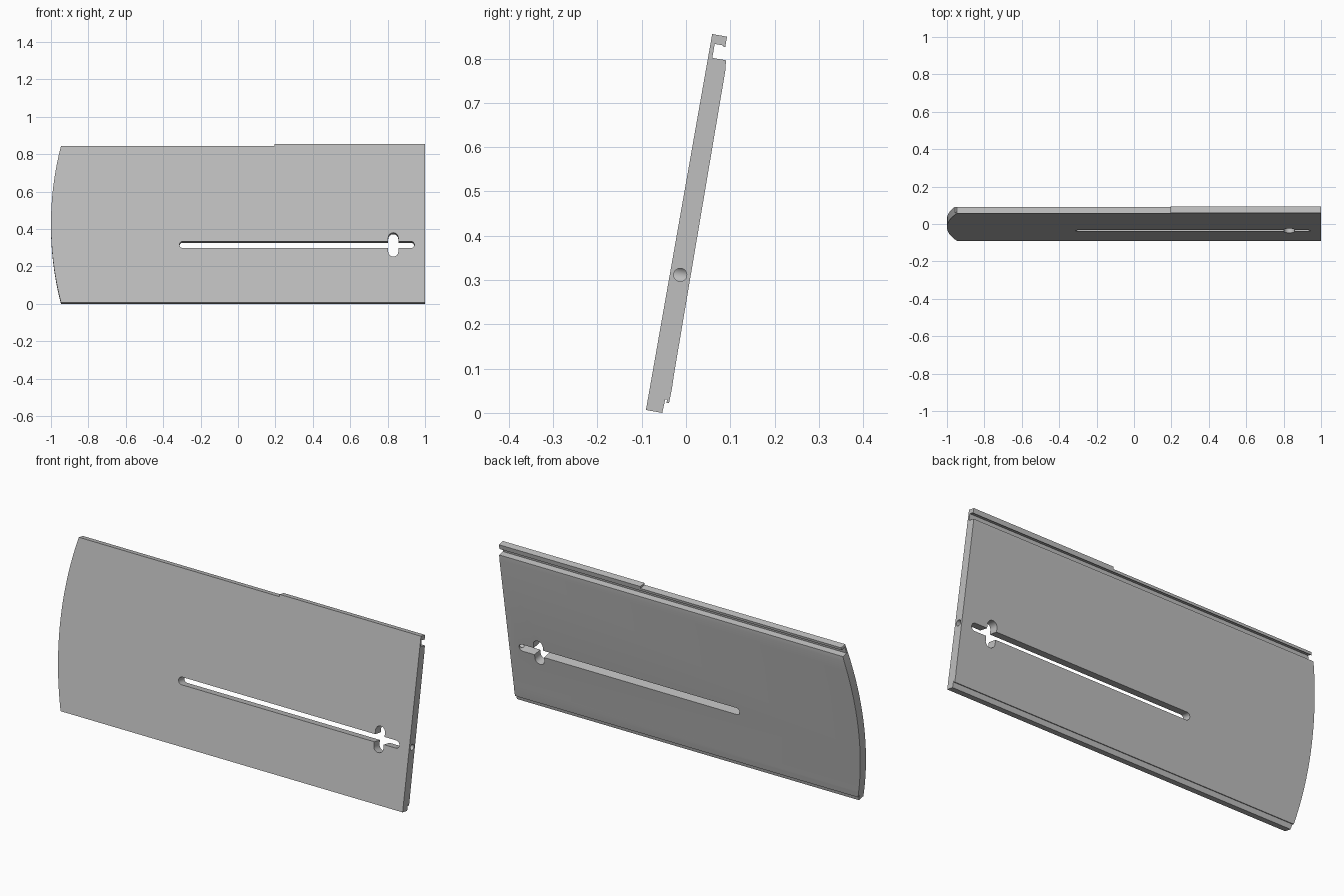
import bpy, bmesh, math
from mathutils import Matrix, Vector

if "Cube" in bpy.data.objects:
    bpy.data.objects.remove(bpy.data.objects["Cube"])

grey = bpy.data.materials.new("plain grey")
grey.use_nodes = True
colour = (0.52, 0.52, 0.52, 1)
grey.diffuse_color = colour
grey.node_tree.nodes["Principled BSDF"].inputs["Base Color"].default_value = colour


def prism(name, points, depth):
    """Closed outline of 3D points, extruded along the depth vector."""
    bm = bmesh.new()
    face = bm.faces.new([bm.verts.new(p) for p in points])
    new = bmesh.ops.extrude_face_region(bm, geom=[face])["geom"]
    bmesh.ops.translate(bm, vec=depth, verts=[v for v in new if isinstance(v, bmesh.types.BMVert)])
    bmesh.ops.recalc_face_normals(bm, faces=bm.faces)
    mesh = bpy.data.meshes.new(name)
    bm.to_mesh(mesh)
    bm.free()
    mesh.materials.append(grey)
    obj = bpy.data.objects.new(name, mesh)
    bpy.context.collection.objects.link(obj)
    return obj


def cut(target, cutter, operation="DIFFERENCE"):
    mod = target.modifiers.new("cut", "BOOLEAN")
    mod.operation, mod.object, mod.solver = operation, cutter, "EXACT"
    bpy.context.view_layer.objects.active = target
    bpy.ops.object.modifier_apply(modifier=mod.name)
    bpy.data.objects.remove(cutter)


def stadium(cx, cz, half_length, radius, upright=False):
    """Slot outline with round ends, in the plane of the panel."""
    points = []
    for end in (1, -1):
        for i in range(13):
            a = math.pi * (i / 12 - 0.5)
            u = end * (half_length - radius + radius * math.cos(a))
            v = end * radius * math.sin(a)
            points.append((cx + v, -0.1, cz + u) if upright else (cx + u, -0.1, cz + v))
    return points


# Panel section: hooked lip on top, stepped and grooved foot below
section = [(0, 0), (0.0375, 0), (0.0385, 0.024), (0.0385, 0.031), (0.043, 0.031),
           (0.043, 0.024), (0.0487, 0.024), (0.0495, 0.0575), (0.0485, 0.085),
           (0.0435, 0.785), (0.041, 0.809), (0.0095, 0.809), (0.0095, 0.841),
           (0.030, 0.841), (0.030, 0.838), (0.034, 0.838), (0.034, 0.862), (0, 0.862)]
panel = prism("slotted_panel", [(-1.1, y, z) for y, z in section], Vector((2.1, 0, 0)))

# Outline: bowed left end, lower top edge over most of the length
mid, radius = 0.425, 1.71
outline = [(1.1, -0.1, -0.1), (1.1, -0.1, 0.95), (0.195, -0.1, 0.95), (0.195, -0.1, 0.851)]
for i in range(33):
    a = 0.32 * (1 - i / 16)
    z = mid + radius * math.sin(a)
    if -0.1 < z < 0.851:
        outline.append((-1 + radius * (1 - math.cos(a)), -0.1, z))
first = outline[4]
outline.insert(4, (-1 + radius - math.sqrt(radius ** 2 - (0.851 - mid) ** 2), -0.1, 0.851))
cut(panel, prism("outline_cutter", outline, Vector((0, 0.3, 0))), "INTERSECT")

# Long slot, upright cross slot and the bore from the end
through = Vector((0, 0.3, 0))
cut(panel, prism("slot_cutter", stadium(0.315, 0.314, 0.628, 0.0187), through))
cut(panel, prism("cross_cutter", stadium(0.83, 0.314, 0.065, 0.027, True), through))
circle = [(0.9, 0.0234 + 0.0147 * math.cos(math.tau * i / 24),
           0.314 + 0.0147 * math.sin(math.tau * i / 24)) for i in range(24)]
cut(panel, prism("bore_cutter", circle, Vector((0.2, 0, 0))))

# Lean the panel back
panel.data.transform(Matrix.Translation((0, -0.0905, 0.0065)) @ Matrix.Rotation(math.radians(-10), 4, "X"))
bpy.ops.object.select_all(action="DESELECT")
panel.select_set(True)
bpy.context.view_layer.objects.active = panel
bpy.ops.object.shade_smooth_by_angle(angle=math.radians(30))
